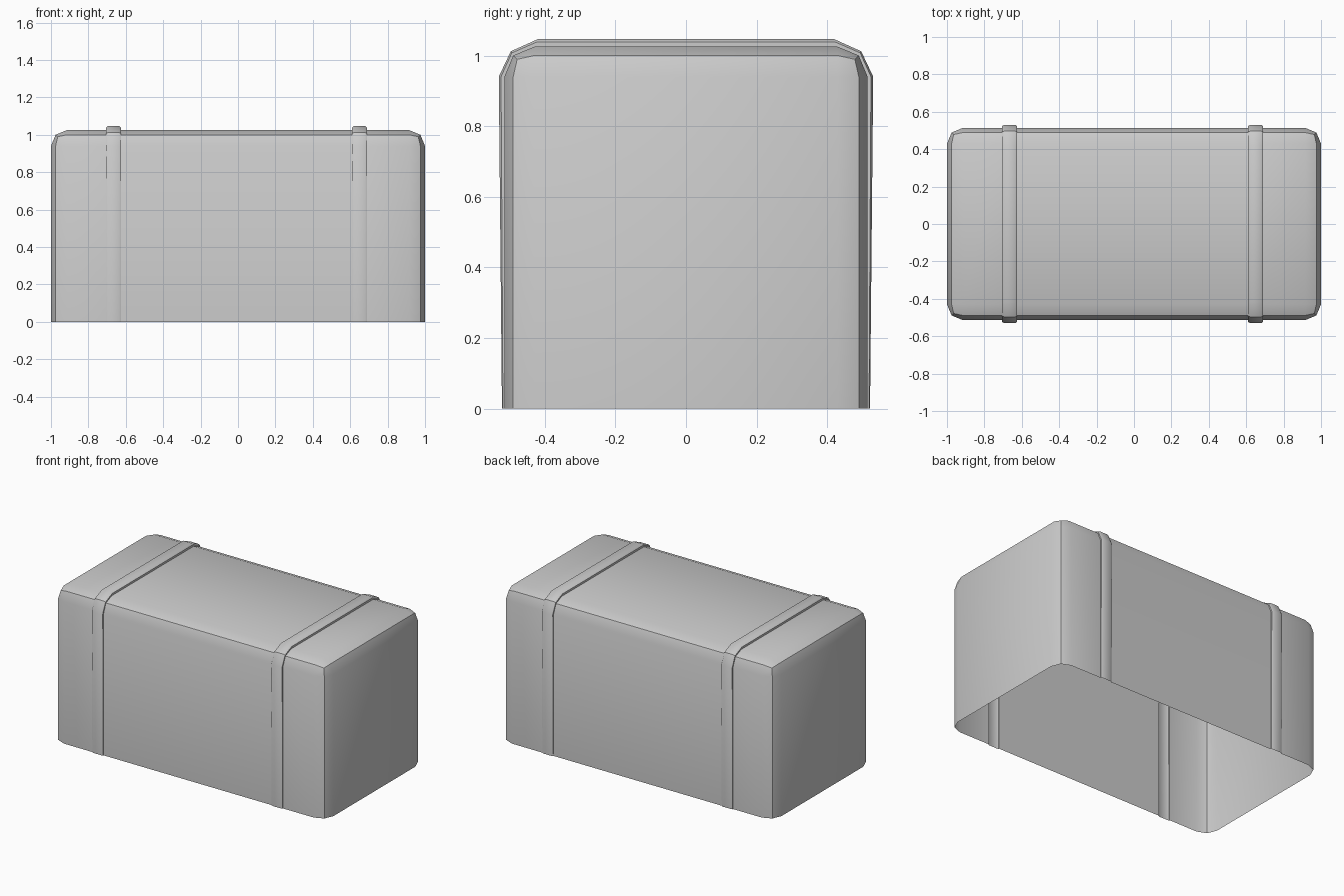
import bpy, bmesh
from mathutils import Vector

if "Cube" in bpy.data.objects:
    bpy.data.objects.remove(bpy.data.objects["Cube"])

HALF_X, HALF_Y, TOP, BEV = 1.0, 0.514, 1.025, 0.085
STRAP_X, STRAP_W = (-0.665, 0.65), 0.04


def add_object(name, bm):
    mesh = bpy.data.meshes.new(name)
    bm.to_mesh(mesh)
    bm.free()
    obj = bpy.data.objects.new(name, mesh)
    bpy.context.collection.objects.link(obj)
    bpy.ops.object.select_all(action='DESELECT')
    obj.select_set(True)
    bpy.context.view_layer.objects.active = obj
    bpy.ops.object.shade_smooth_by_angle(angle=0.6)
    return obj


def cut(bm, co, no, clear=False):
    bmesh.ops.bisect_plane(bm, geom=bm.verts[:] + bm.edges[:] + bm.faces[:],
                           plane_co=co, plane_no=no, clear_inner=clear)


# Body: bevelled box, open underneath, with slots where the straps rise
bm = bmesh.new()
bmesh.ops.create_cube(bm, size=2)
for v in bm.verts:
    v.co = (v.co.x * HALF_X, v.co.y * HALF_Y, TOP if v.co.z > 0 else -0.5)
bmesh.ops.bevel(bm, geom=bm.edges[:], offset=BEV, segments=2, profile=0.5,
                affect='EDGES')
cut(bm, (0, 0, 0), (0, 0, 1), True)
for x in STRAP_X:
    for s in (-1, 1):
        cut(bm, (x + s * STRAP_W, 0, 0), (1, 0, 0))
slots = [f for f in bm.faces
         if any(abs(f.calc_center_median().x - x) < STRAP_W for x in STRAP_X)]
bmesh.ops.delete(bm, geom=slots, context='FACES')
add_object("body", bm)

# Straps: hollow raised bands that thin out towards the bottom
m = 0.293 * BEV
base = [(HALF_Y, 0), (HALF_Y, TOP - BEV), (HALF_Y - m, TOP - m), (HALF_Y - BEV, TOP)]
outer = [(0.521, 0), (0.53, 0.94), (0.496, 1.012), (0.418, 1.047)]
section = [(-1, 0), (-1, 0.6), (-0.75, 1), (0.75, 1), (1, 0.6), (1, 0)]


def mirrored(half):
    return [Vector(p) for p in half] + [Vector((-y, z)) for y, z in reversed(half)]


for name, x in zip(("left_strap", "right_strap"), STRAP_X):
    bm = bmesh.new()
    rows = []
    for b, o in zip(mirrored(base), mirrored(outer)):
        row = []
        for dx, h in section:
            p = b.lerp(o, h)
            row.append(bm.verts.new((x + dx * STRAP_W, p.x, p.y)))
        rows.append(row)
    for r0, r1 in zip(rows, rows[1:]):
        for j in range(len(section) - 1):
            bm.faces.new((r0[j], r1[j], r1[j + 1], r0[j + 1]))
    add_object(name, bm)
